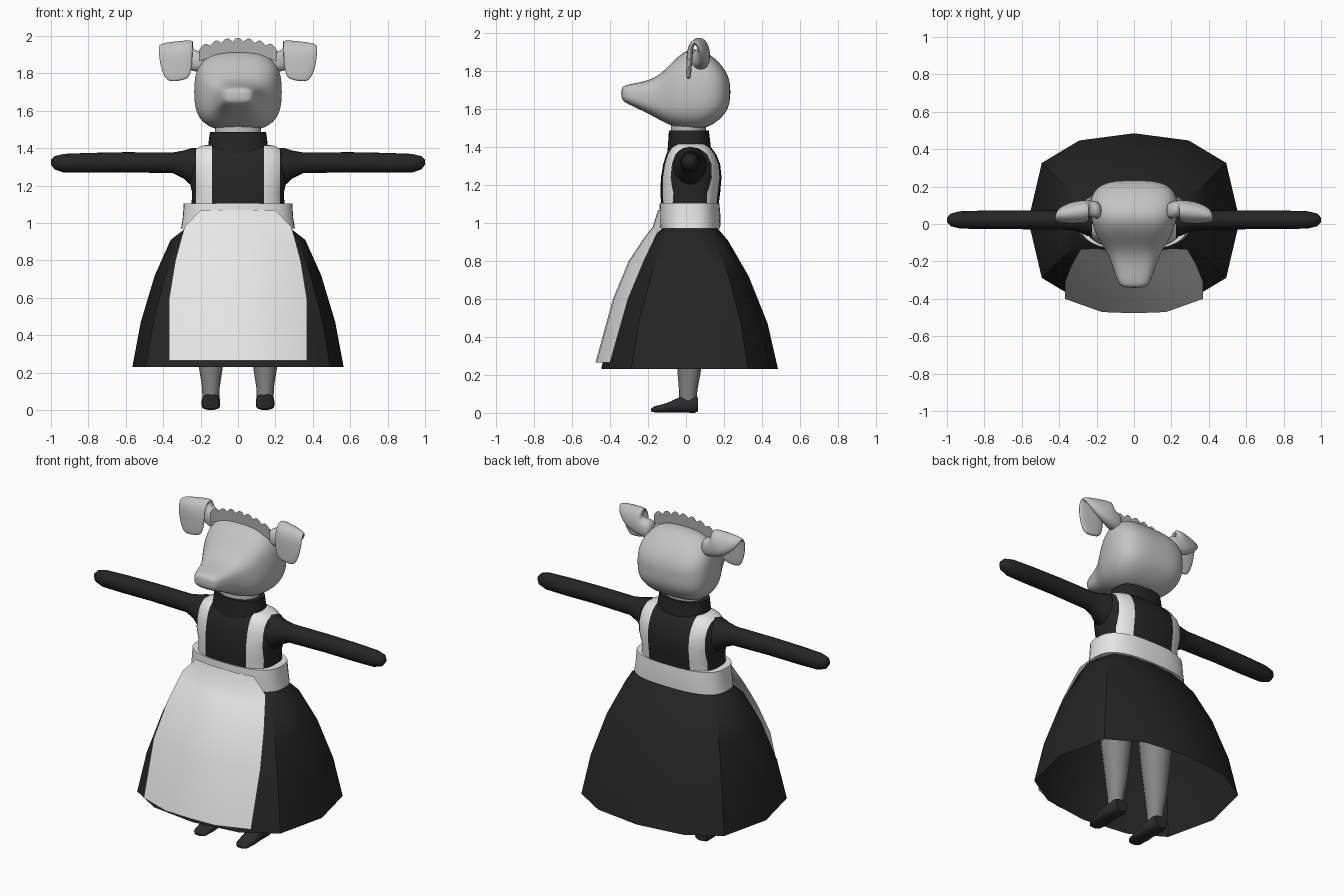
import bpy, bmesh, math
from mathutils import Vector

if "Cube" in bpy.data.objects:
    bpy.data.objects.remove(bpy.data.objects["Cube"])

def mat(name, r, g, b):
    m = bpy.data.materials.new(name)
    m.diffuse_color = (r, g, b, 1)
    m.use_nodes = True
    m.node_tree.nodes["Principled BSDF"].inputs["Base Color"].default_value = m.diffuse_color
    return m

BLACK = mat("black_cloth", .018, .018, .018)
SHOE = mat("shoe_black", .025, .024, .024)
WHITE = mat("apron_white", .80, .80, .80)
SKIN = mat("light_grey_skin", .55, .55, .55)
GREY = mat("stocking_grey", .24, .235, .24)
FRILL = mat("frill_grey", .42, .42, .42)

def spow(a, p):
    return math.copysign(abs(a) ** p, a) if abs(a) > 1e-6 else 0

def finish(name, bm, mats, smooth=40, sub=0):
    bmesh.ops.recalc_face_normals(bm, faces=bm.faces)
    me = bpy.data.meshes.new(name)
    bm.to_mesh(me)
    bm.free()
    ob = bpy.data.objects.new(name, me)
    bpy.context.collection.objects.link(ob)
    for m in mats:
        me.materials.append(m)
    if sub:
        ob.modifiers.new("smooth", 'SUBSURF').levels = sub
        ob.modifiers["smooth"].render_levels = sub
    if smooth:
        bpy.ops.object.select_all(action='DESELECT')
        ob.select_set(True)
        bpy.context.view_layer.objects.active = ob
        if sub:
            bpy.ops.object.shade_smooth()
        else:
            bpy.ops.object.shade_smooth_by_angle(angle=math.radians(smooth))
    return ob

def bridge(bm, rows, closed):
    n = len(rows[0])
    for a, b in zip(rows, rows[1:]):
        for i in range(n if closed else n - 1):
            j = (i + 1) % n
            bm.faces.new((a[i], a[j], b[j], b[i]))

def loft(rings, n=16, pu=1, pv=1, caps=True, s=1):
    """Rings are (centre, u half-axis, v half-axis); s = -1 mirrors in x."""
    bm = bmesh.new()
    rows = []
    for c, u, v in rings:
        row = []
        for i in range(n):
            t = 2 * math.pi * i / n
            p = Vector(c) + Vector(u) * spow(math.cos(t), pu) + Vector(v) * spow(math.sin(t), pv)
            row.append(bm.verts.new((p.x * s, p.y, p.z)))
        rows.append(row)
    bridge(bm, rows, True)
    if caps:
        bm.faces.new(rows[0])
        bm.faces.new(rows[-1])
    return bm

def zrings(rows, x=0):      # rows: z, half width, y min, y max
    return [((x, (a + b) / 2, z), (w, 0, 0), (0, (b - a) / 2, 0)) for z, w, a, b in rows]

def yrings(rows, x=0):      # rows: y, z min, z max, half width
    return [((x, y, (a + b) / 2), (w, 0, 0), (0, 0, (b - a) / 2)) for y, a, b, w in rows]

# Head with snout
head = [(-.342, 1.65, 1.715, .06), (-.315, 1.63, 1.73, .088), (-.2, 1.578, 1.748, .122),
        (-.13, 1.537, 1.785, .158), (-.06, 1.503, 1.865, .205), (.02, 1.488, 1.927, .23),
        (.10, 1.495, 1.91, .24), (.17, 1.535, 1.855, .225), (.218, 1.59, 1.79, .17),
        (.234, 1.65, 1.73, .08)]
finish("head", loft(yrings(head), 24, .68, .68), [SKIN], sub=2)

# Neck and collar
finish("neck", loft(zrings([(1.40, .12, -.08, .1), (1.56, .125, -.08, .11)]), 24), [SKIN])
finish("collar", loft(zrings([(1.36, .165, -.1, .135), (1.41, .16, -.095, .13),
                              (1.488, .15, -.09, .12)]), 32, .85, .85), [BLACK])

# Bodice with painted apron straps
bodice = [(.95, .26, -.12, .165), (1.08, .25, -.13, .17), (1.16, .245, -.135, .18),
          (1.24, .262, -.132, .187), (1.31, .265, -.12, .18), (1.36, .255, -.105, .16),
          (1.395, .23, -.085, .135), (1.415, .19, -.06, .11), (1.42, .12, -.03, .08)]
bm = loft(zrings(bodice), 48, .72, .72)
cuts = [((x, 0, 0), (1, 0, 0)) for x in (-.225, -.14, .14, .225)] + [((0, 0, 1.1), (0, 0, 1))]
for co, no in cuts:
    bmesh.ops.bisect_plane(bm, geom=bm.verts[:] + bm.edges[:] + bm.faces[:],
                           plane_co=co, plane_no=no)
for f in bm.faces:
    c = f.calc_center_median()
    f.material_index = int(c.z < 1.1 or .14 < abs(c.x) < .225)
finish("bodice", bm, [BLACK, WHITE])

# Waistband
finish("waistband", loft(zrings([(.97, .305, -.135, .18), (1.03, .295, -.142, .182),
                                 (1.105, .29, -.138, .176)]), 40, .75, .75), [WHITE])

# Skirt, twelve flat sides, open below
skirt = [(.98, .27, -.12, .16), (.91, .36, -.185, .22), (.72, .445, -.29, .33),
         (.47, .52, -.39, .43), (.23, .565, -.447, .485)]
finish("skirt", loft(zrings(skirt), 12, .95, .6, caps=False), [BLACK], smooth=35)

# Apron panel
bm = bmesh.new()
rows = []
for z, w, yf, ye in [(1.07, .2, -.147, -.13), (.98, .285, -.175, -.135), (.93, .30, -.215, -.16),
                     (.8, .335, -.302, -.222), (.6, .368, -.385, -.305), (.265, .37, -.477, -.40)]:
    rows.append([bm.verts.new((k * w, yf + (ye - yf) * t, z))
                 for k, t in ((-1, 1), (-.46, .08), (0, 0), (.46, .08), (1, 1))])
bridge(bm, rows, False)
finish("apron_panel", bm, [WHITE])

# Headband frill with scalloped top
bm = bmesh.new()
lo, hi = [], []
N = 56
for i in range(N + 1):
    t = 2 * i / N - 1
    z = 1.918 - .045 * t * t
    lo.append(bm.verts.new((.208 * t, .02, z - .01)))
    hi.append(bm.verts.new((.208 * t, .02, z + .052 + .02 * abs(math.sin(math.pi * 7 * i / N)))))
bridge(bm, [lo, hi], False)
finish("headband_frill", bm, [FRILL], smooth=0)

ear = [((.17, .07, 1.86), (0, .05, 0), (0, 0, .06)),
       ((.235, .08, 1.865), (0, .045, 0), (0, 0, .055)),
       ((.285, .095, 1.89), (0, .035, 0), (-.045, 0, .055)),
       ((.325, .085, 1.94), (0, .022, .012), (-.085, 0, .03)),
       ((.33, .05, 1.967), (0, .004, .018), (-.09, 0, .005)),
       ((.335, .022, 1.93), (0, -.017, .005), (-.092, 0, 0)),
       ((.33, .017, 1.85), (0, -.015, 0), (-.088, 0, .01)),
       ((.322, .014, 1.785), (0, -.014, 0), (-.07, 0, .012)),
       ((.318, .013, 1.76), (0, -.01, 0), (-.045, 0, .006))]
arm = [(.18, 1.30, .105, .09), (.25, 1.30, .10, .085), (.29, 1.313, .075, .065),
       (.35, 1.322, .055, .053), (.6, 1.325, .054, .05), (.8, 1.322, .053, .05),
       (.93, 1.32, .05, .046), (.98, 1.322, .036, .034), (1.0, 1.325, .012, .012)]
leg = [(.05, .045, -.035, .055), (.12, .047, -.037, .06), (.23, .064, -.046, .08),
       (.45, .088, -.07, .1), (.7, .105, -.09, .12), (.96, .12, -.1, .13)]
shoe = [(-.185, .008, .022, .025), (-.165, .003, .035, .042), (-.1, .002, .052, .05),
        (-.05, .002, .075, .05), (-.03, .002, .085, .05), (.045, 0, .085, .05), (.064, .008, .08, .04)]
for side, s in (("left", 1), ("right", -1)):
    # Folded ear
    finish(side + "_ear", loft(ear, 16, .9, .8, s=s), [SKIN], sub=2)
    # Sleeve and hand
    finish(side + "_arm", loft([((x, .022, z), (0, ry, 0), (0, 0, rz)) for x, z, rz, ry in arm],
                               20, s=s), [BLACK], smooth=60)
    # Leg and shoe
    finish(side + "_leg", loft(zrings(leg, .145), 16, s=s), [GREY])
    finish(side + "_shoe", loft(yrings(shoe, .145), 16, .75, .75, s=s), [SHOE], smooth=50)
